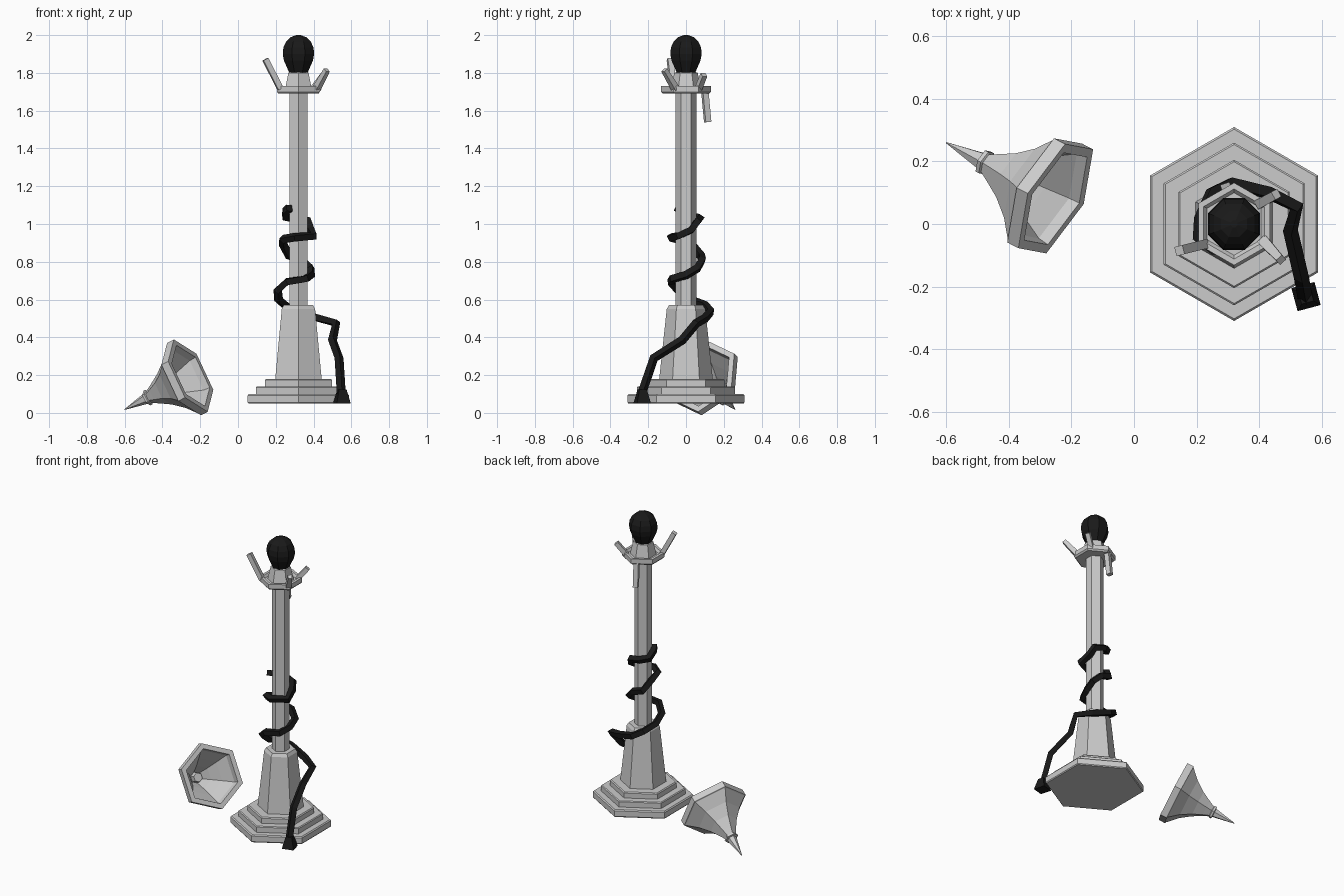
import bpy, bmesh, math
from mathutils import Vector, Matrix

if "Cube" in bpy.data.objects:
    bpy.data.objects.remove(bpy.data.objects["Cube"])

CX = 0.32
POST = Matrix.Translation((CX, 0, 0))

black = bpy.data.materials.new("black")
black.diffuse_color = (0.01, 0.01, 0.01, 1)
black.use_nodes = True
black.node_tree.nodes["Principled BSDF"].inputs["Base Color"].default_value = black.diffuse_color


def add_object(name, bm, mat=None):
    bmesh.ops.recalc_face_normals(bm, faces=bm.faces)
    me = bpy.data.meshes.new(name)
    bm.to_mesh(me)
    bm.free()
    ob = bpy.data.objects.new(name, me)
    bpy.context.collection.objects.link(ob)
    if mat:
        me.materials.append(mat)
    return ob


def lathe(name, profile, sides=6, phase=math.pi / 2, xf=POST, mat=None):
    """Sweep (radius, height) points round the axis and cap both ends."""
    bm = bmesh.new()
    rings = [[bm.verts.new(xf @ Vector((r * math.cos(phase + math.tau * i / sides),
                                        r * math.sin(phase + math.tau * i / sides), h)))
              for i in range(sides)] for r, h in profile]
    for a, b in zip(rings, rings[1:]):
        for i in range(sides):
            j = (i + 1) % sides
            bm.faces.new((a[i], a[j], b[j], b[i]))
    bm.faces.new(rings[0][::-1])
    bm.faces.new(rings[-1])
    return add_object(name, bm, mat)


def bar(name, a, b, w0, w1, twist=0):
    """Four-sided tapered bar between two points."""
    a, b = Vector(a), Vector(b)
    xf = Matrix.Translation(a) @ (b - a).to_track_quat('Z', 'Y').to_matrix().to_4x4()
    return lathe(name, [(w0, 0), (w1, (b - a).length)], 4, math.pi / 4 + twist, xf)


# Stepped hexagonal foot and tapered pedestal
lathe("stepped_base", [(0.305, 0.05), (0.31, 0.056), (0.31, 0.093), (0.303, 0.1),
                       (0.26, 0.1), (0.26, 0.135), (0.254, 0.14),
                       (0.205, 0.14), (0.205, 0.173), (0.199, 0.18)])
lathe("pedestal", [(0.142, 0.178), (0.102, 0.55), (0.09, 0.57)])

# Column, dished collar and bulb socket
lathe("column", [(0.055, 0.565), (0.055, 1.70)])
lathe("collar", [(0.122, 1.69), (0.132, 1.70), (0.132, 1.73), (0.112, 1.73),
                 (0.10, 1.715)])
lathe("socket", [(0.082, 1.71), (0.062, 1.80), (0.05, 1.805)])

# Bulb
lathe("bulb", [(0.05, 1.795), (0.064, 1.825), (0.083, 1.865), (0.09, 1.90), (0.086, 1.935),
               (0.07, 1.967), (0.045, 1.989), (0.012, 2.0)], 8, math.pi / 8, mat=black)

# Broken shade brackets
bar("bracket_left", (0.225, -0.065, 1.715), (0.145, -0.085, 1.872), 0.021, 0.021)
bar("bracket_right", (0.415, -0.055, 1.715), (0.47, -0.115, 1.815), 0.024, 0.018)
bar("bracket_back", (0.40, 0.065, 1.715), (0.455, 0.095, 1.79), 0.021, 0.02)
bar("bracket_hanging", (0.30, 0.10, 1.70), (0.295, 0.115, 1.54), 0.022, 0.022)

# Fallen shade: finial spike, ring, flared body, rim band and hollow inside
axis = Vector((0.81, -0.415, 0.415)).normalized()
up = (Vector((0, 0, 1)) - axis * axis.z).normalized()
side = up.cross(axis)
rot = Matrix((up, axis.cross(up), axis)).transposed().to_4x4()
shade_xf = Matrix.Translation((-0.60, 0.26, 0.018)) @ rot
roll = math.radians(7) if axis.cross(up).y < 0 else math.radians(-7)
lathe("shade", [(0.002, 0), (0.016, 0.07), (0.030, 0.142), (0.043, 0.145), (0.043, 0.158),
                (0.036, 0.162), (0.056, 0.20), (0.090, 0.26), (0.140, 0.325), (0.204, 0.385),
                (0.212, 0.388), (0.212, 0.432), (0.178, 0.432), (0.172, 0.395),
                (0.120, 0.325), (0.075, 0.26), (0.036, 0.195)], 6, roll, shade_xf)
lathe("shade_inner_socket", [(0.036, 0.19), (0.03, 0.23)], 6, roll, shade_xf)

# Power cable wound round the post
path = [(0.547, -0.235, 0.10), (0.535, -0.17, 0.29), (0.50, -0.02, 0.385), (0.52, 0.055, 0.475),
        (0.43, 0.10, 0.50), (0.31, 0.13, 0.535), (0.25, 0.10, 0.57), (0.215, 0.02, 0.60),
        (0.21, -0.04, 0.65), (0.26, -0.08, 0.695), (0.36, -0.07, 0.71), (0.385, 0, 0.73),
        (0.385, 0.06, 0.765), (0.34, 0.085, 0.81), (0.27, 0.08, 0.83), (0.24, 0.03, 0.89),
        (0.24, -0.04, 0.92), (0.30, -0.08, 0.93), (0.40, -0.04, 0.937), (0.385, 0.03, 0.97),
        (0.37, 0.06, 1.015), (0.30, 0.075, 1.03), (0.25, 0.04, 1.04), (0.255, -0.02, 1.07),
        (0.272, -0.05, 1.085)]
cu = bpy.data.curves.new("cable", 'CURVE')
cu.dimensions = '3D'
cu.bevel_depth = 0.024
cu.bevel_resolution = 0
cu.use_fill_caps = True
sp = cu.splines.new('POLY')
sp.points.add(len(path) - 1)
for p, co in zip(sp.points, path):
    p.co = (*co, 1)
cu.materials.append(black)
cable = bpy.data.objects.new("cable", cu)
bpy.context.collection.objects.link(cable)
bpy.context.view_layer.objects.active = cable
cable.select_set(True)
bpy.ops.object.convert(target='MESH')
bpy.ops.object.shade_flat()

# Flared cable end resting on the foot
lathe("cable_end", [(0.054, 0.05), (0.028, 0.125)], 4, math.pi / 4 + math.radians(15),
      Matrix.Translation((0.55, -0.232, 0)), black)
